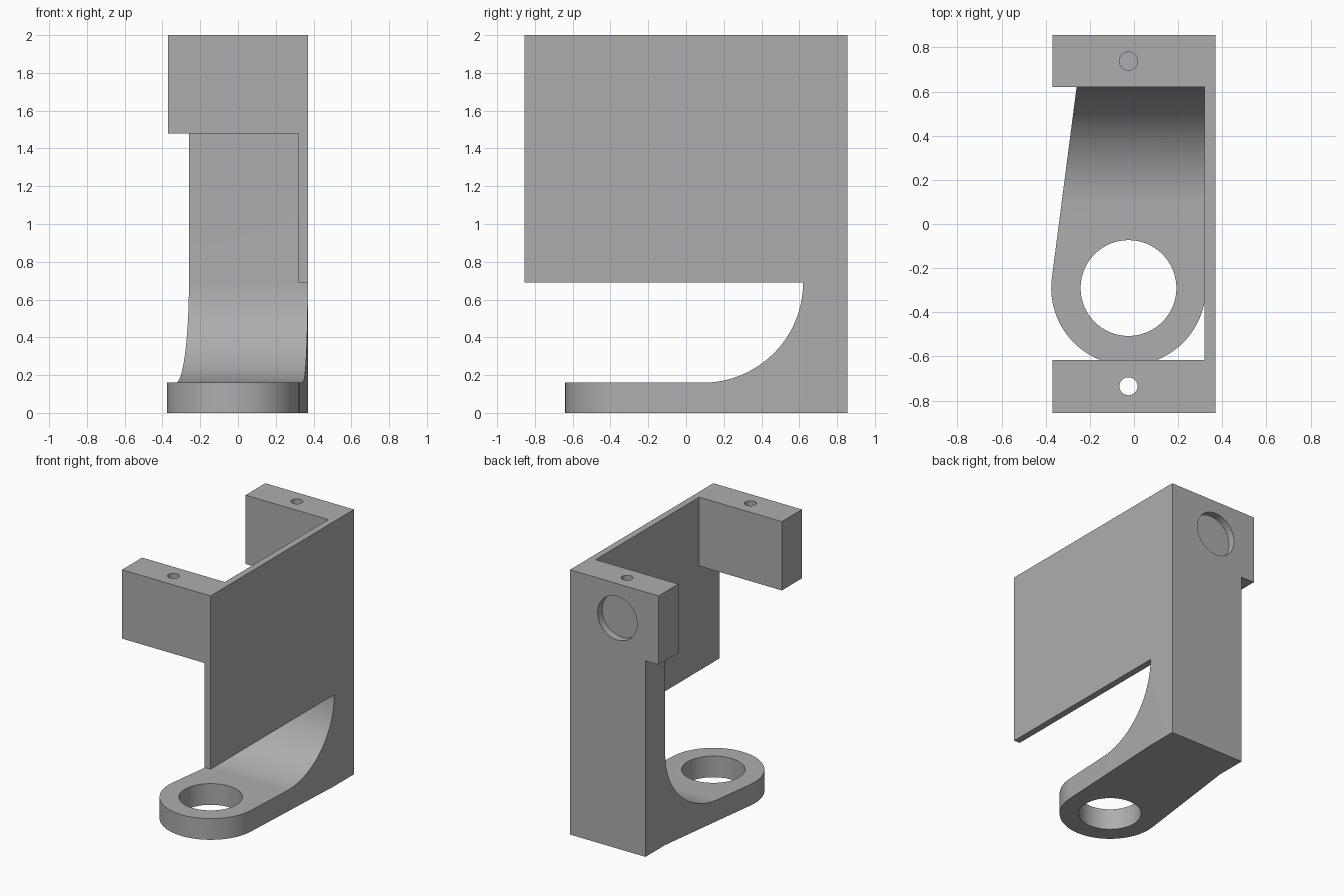
import bpy, bmesh, math

if "Cube" in bpy.data.objects:
    bpy.data.objects.remove(bpy.data.objects["Cube"])

grey = bpy.data.materials.new("plain grey")
grey.diffuse_color = (0.42, 0.42, 0.42, 1)
grey.use_nodes = True
grey.node_tree.nodes["Principled BSDF"].inputs["Base Color"].default_value = grey.diffuse_color


def prism(name, outline, low, high, place):
    """Extrude a 2D outline; place(u, v, w) maps it into space."""
    bm = bmesh.new()
    bottom = [bm.verts.new(place(u, v, low)) for u, v in outline]
    top = [bm.verts.new(place(u, v, high)) for u, v in outline]
    bm.faces.new(bottom[::-1])
    bm.faces.new(top)
    n = len(outline)
    for i in range(n):
        j = (i + 1) % n
        bm.faces.new((bottom[i], bottom[j], top[j], top[i]))
    bmesh.ops.recalc_face_normals(bm, faces=bm.faces)
    mesh = bpy.data.meshes.new(name)
    bm.to_mesh(mesh)
    bm.free()
    obj = bpy.data.objects.new(name, mesh)
    bpy.context.collection.objects.link(obj)
    mesh.materials.append(grey)
    return obj


def along_z(u, v, w):
    return (u, v, w)


def along_x(u, v, w):
    return (w, u, v)


def along_y(u, v, w):
    return (u, w, v)


def arc(cx, cy, r, start, end, n):
    return [(cx + r * math.cos(start + (end - start) * i / n),
             cy + r * math.sin(start + (end - start) * i / n)) for i in range(n + 1)]


def circle(cx, cy, r, n=64):
    return arc(cx, cy, r, 0, 2 * math.pi, n)[:-1]


def combine(obj, other, operation):
    mod = obj.modifiers.new(operation.lower(), 'BOOLEAN')
    mod.operation = operation
    mod.solver = 'EXACT'
    mod.object = other
    bpy.context.view_layer.objects.active = obj
    bpy.ops.object.modifier_apply(modifier=mod.name)
    bpy.data.objects.remove(other)


MID, RING_Y, RING_R = -0.025, -0.29, 0.35
LEFT, RIGHT, INNER, BACK = -0.26, 0.37, 0.62, 0.855


def tangent_angle(px, py, side):
    """Angle on the ring where the line from (px, py) touches it."""
    dx, dy = px - MID, py - RING_Y
    return math.atan2(dy, dx) + side * math.acos(RING_R / math.hypot(dx, dy))


# Foot: tapered plan with a round nose
a_left = tangent_angle(LEFT, INNER, 1)
a_right = tangent_angle(RIGHT, INNER, -1) + 2 * math.pi
plan = [(RIGHT, INNER), (RIGHT, BACK), (LEFT, BACK), (LEFT, INNER)]
plan += arc(MID, RING_Y, RING_R, a_left, a_right, 48)
bracket = prism("bracket", plan, 0, 1.48, along_z)

# Space above the foot, with the large fillet up to the column
space = [(-1, 1.6), (-1, 0.16)] + arc(0.09, 0.69, 0.53, -math.pi / 2, 0, 32) + [(INNER, 1.6)]
combine(bracket, prism("space_cutter", space, -1, 1, along_x), 'DIFFERENCE')

# Side wall joined with the two top blocks: U-shaped head, then thin wall below
head = [(RIGHT, -BACK), (RIGHT, BACK), (-RIGHT, BACK), (-RIGHT, INNER),
        (0.32, INNER), (0.32, -0.615), (-RIGHT, -0.615), (-RIGHT, -BACK)]
upper = prism("head", head, 1.48, 2, along_z)
wall = [(0.32, -BACK), (RIGHT, -BACK), (RIGHT, BACK), (0.32, BACK)]
combine(upper, prism("side_wall", wall, 0.69, 1.48, along_z), 'UNION')
combine(bracket, upper, 'UNION')

# Ring opening, screw holes and shallow round pocket in the back
combine(bracket, prism("ring_cutter", circle(MID, RING_Y, 0.217), -0.1, 0.3, along_z), 'DIFFERENCE')
for y, floor in ((-0.735, 1.3), (0.738, 1.48)):
    combine(bracket, prism("screw_cutter", circle(MID, y, 0.041, 32), floor, 2.1, along_z), 'DIFFERENCE')
combine(bracket, prism("pocket_cutter", circle(MID, 1.74, 0.165), 0.8, 1, along_y), 'DIFFERENCE')

bpy.ops.object.select_all(action='DESELECT')
bracket.select_set(True)
bpy.context.view_layer.objects.active = bracket
bpy.ops.object.shade_smooth_by_angle(angle=math.radians(20))
